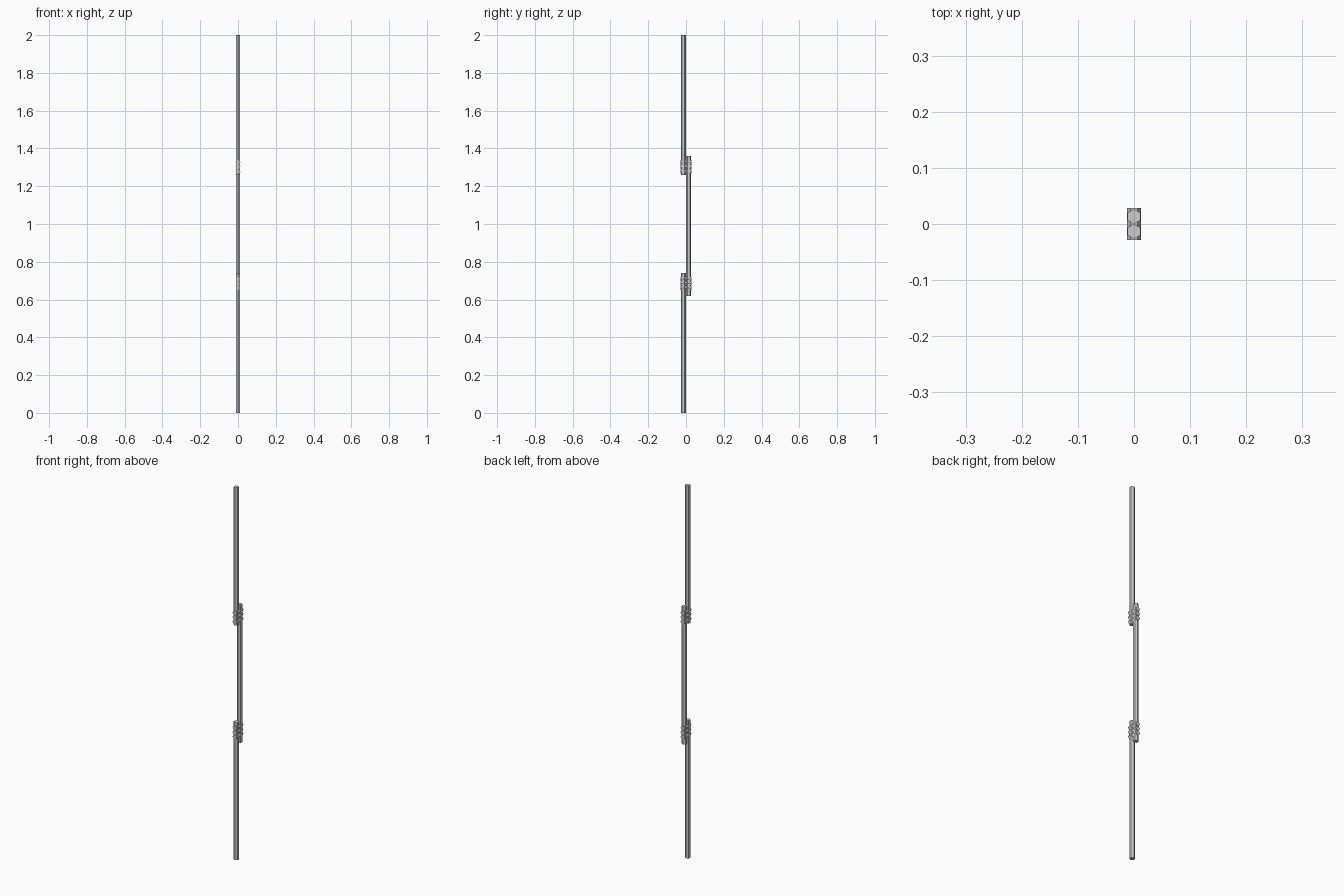
import bpy, math

if "Cube" in bpy.data.objects:
    bpy.data.objects.remove(bpy.data.objects["Cube"])


def hex_prism(name, loc, radius, length, rot):
    bpy.ops.mesh.primitive_cylinder_add(vertices=6, radius=radius, depth=length,
                                        location=loc, rotation=rot)
    ob = bpy.context.object
    ob.name = name
    return ob


R = 0.0133    # corner radius of the hexagonal rods
L = 0.74      # every rod has the same length

# Three overlapping rods, the middle one offset to the back
for name, y, z0 in (("lower_rod", -R, 0.0), ("middle_rod", R, 0.62), ("upper_rod", -R, 2 - L)):
    hex_prism(name, (0, y, z0 + L / 2), R, L, (0, 0, 0))

# Three hexagonal pegs through each overlap
for joint, zc in (("lower", 0.685), ("upper", 1.303)):
    for i in (-1, 0, 1):
        hex_prism(f"{joint}_peg_{i + 2}", (0, 0, zc + i * 0.024), 0.0125, 0.057,
                  (math.pi / 2, math.pi / 6, 0))
